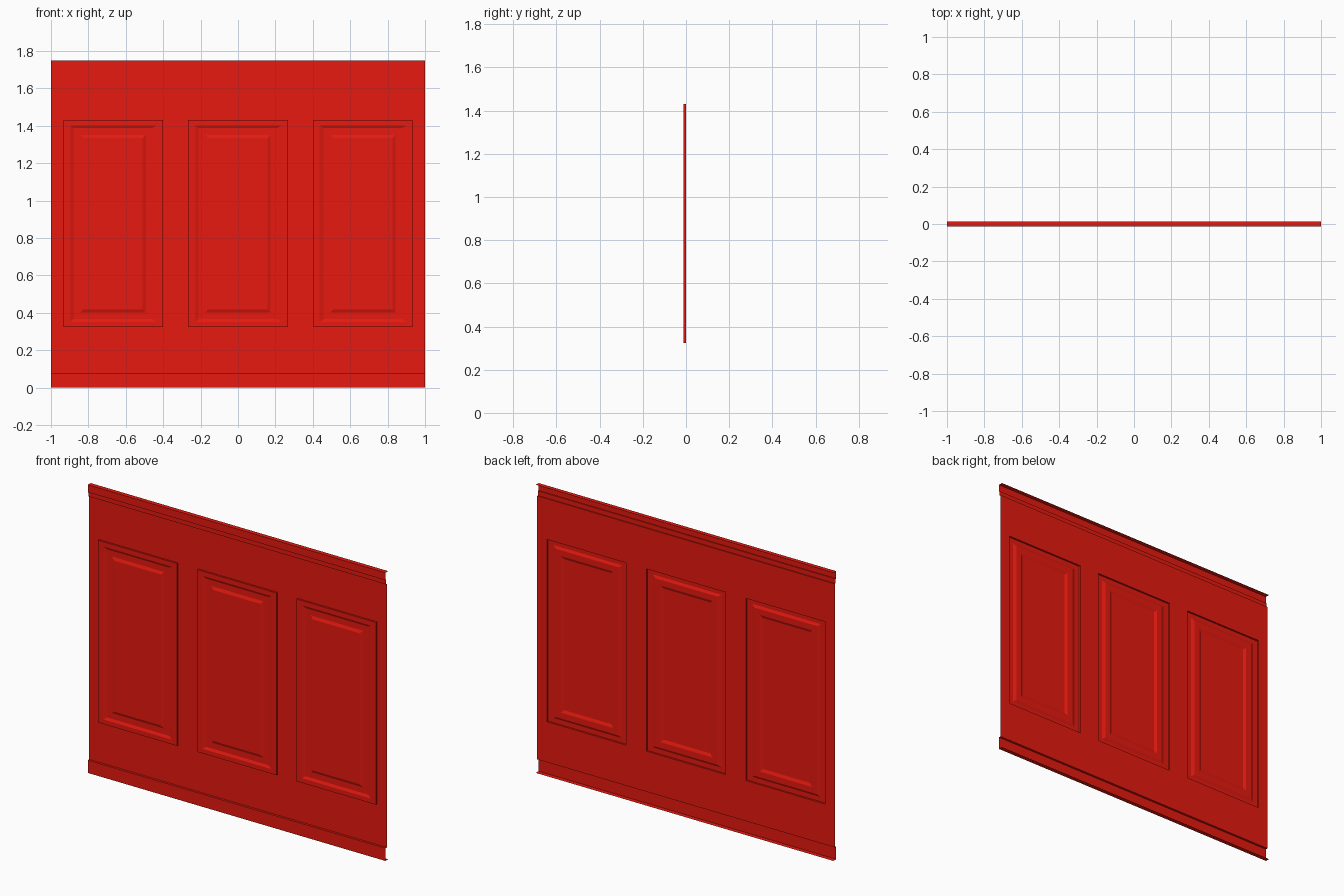
import bpy

if "Cube" in bpy.data.objects:
    bpy.data.objects.remove(bpy.data.objects["Cube"])

# Shared paint
red = bpy.data.materials.new("red_paint")
red.diffuse_color = (0.8, 0.01, 0.005, 1)
red.use_nodes = True
red.node_tree.nodes["Principled BSDF"].inputs["Base Color"].default_value = red.diffuse_color

HALF = 1.0        # half width of the wall section
FRONT = -0.0135   # foremost plane of the trim
BACK = 0.0135     # rear edge of the top and bottom returns
BASE_TOP, RAIL_BOTTOM, HEIGHT = 0.077, 1.677, 1.75
PANEL_Z0, PANEL_Z1 = 0.323, 1.43
PANEL_HALF = 0.266
CENTRES = (-0.668, 0.0, 0.668)


def make_object(name, verts, faces):
    mesh = bpy.data.meshes.new(name)
    mesh.from_pydata(verts, [], faces)
    mesh.materials.append(red)
    obj = bpy.data.objects.new(name, mesh)
    bpy.context.collection.objects.link(obj)
    return obj


def sweep_along_x(name, profile):
    """Open (y, z) profile, listed upwards, drawn across the whole width."""
    verts = [(x, y, z) for y, z in profile for x in (-HALF, HALF)]
    faces = [(2*i, 2*i + 1, 2*i + 3, 2*i + 2) for i in range(len(profile) - 1)]
    return make_object(name, verts, faces)


def wall_sheet():
    """Flat wall sheet with an opening for each panel."""
    xs = [-HALF]
    for c in CENTRES:
        xs += [c - PANEL_HALF, c + PANEL_HALF]
    xs.append(HALF)
    zs = [BASE_TOP, PANEL_Z0, PANEL_Z1, RAIL_BOTTOM]
    n = len(xs)
    verts = [(x, 0, z) for z in zs for x in xs]
    faces = []
    for r in range(len(zs) - 1):
        for c in range(n - 1):
            if r == 1 and c % 2 == 1:
                continue
            a = r * n + c
            faces.append((a, a + 1, a + n + 1, a + n))
    return make_object("wall_sheet", verts, faces)


def raised_panel(name, cx):
    """Nested rectangles: (inset x, inset z, depth) from the rim inwards."""
    steps = [(0, 0, 0), (0, 0, -0.011), (0.035, 0.028, -0.011),
             (0.056, 0.043, -0.004), (0.091, 0.078, -0.004),
             (0.108, 0.095, -0.011)]
    verts, faces = [], []
    for dx, dz, y in steps:
        w = PANEL_HALF - dx
        lo, hi = PANEL_Z0 + dz, PANEL_Z1 - dz
        verts += [(cx - w, y, lo), (cx + w, y, lo), (cx + w, y, hi), (cx - w, y, hi)]
    for s in range(len(steps) - 1):
        for k in range(4):
            a, b = 4*s + k, 4*s + (k + 1) % 4
            faces.append((a, b, b + 4, a + 4))
    last = 4 * (len(steps) - 1)
    faces.append(tuple(range(last, last + 4)))
    return make_object(name, verts, faces)


# Wall and its three moulded panels
wall_sheet()
for label, cx in zip(("left", "middle", "right"), CENTRES):
    raised_panel(f"{label}_panel", cx)

# Skirting board with a bottom return
sweep_along_x("skirting_board", [(BACK, 0), (FRONT, 0), (FRONT, BASE_TOP), (0, BASE_TOP)])

# Stepped top rail with a top return
sweep_along_x("top_rail", [(0, RAIL_BOTTOM), (-0.007, RAIL_BOTTOM), (-0.007, 1.705),
                           (FRONT, 1.705), (FRONT, HEIGHT), (BACK, HEIGHT)])
